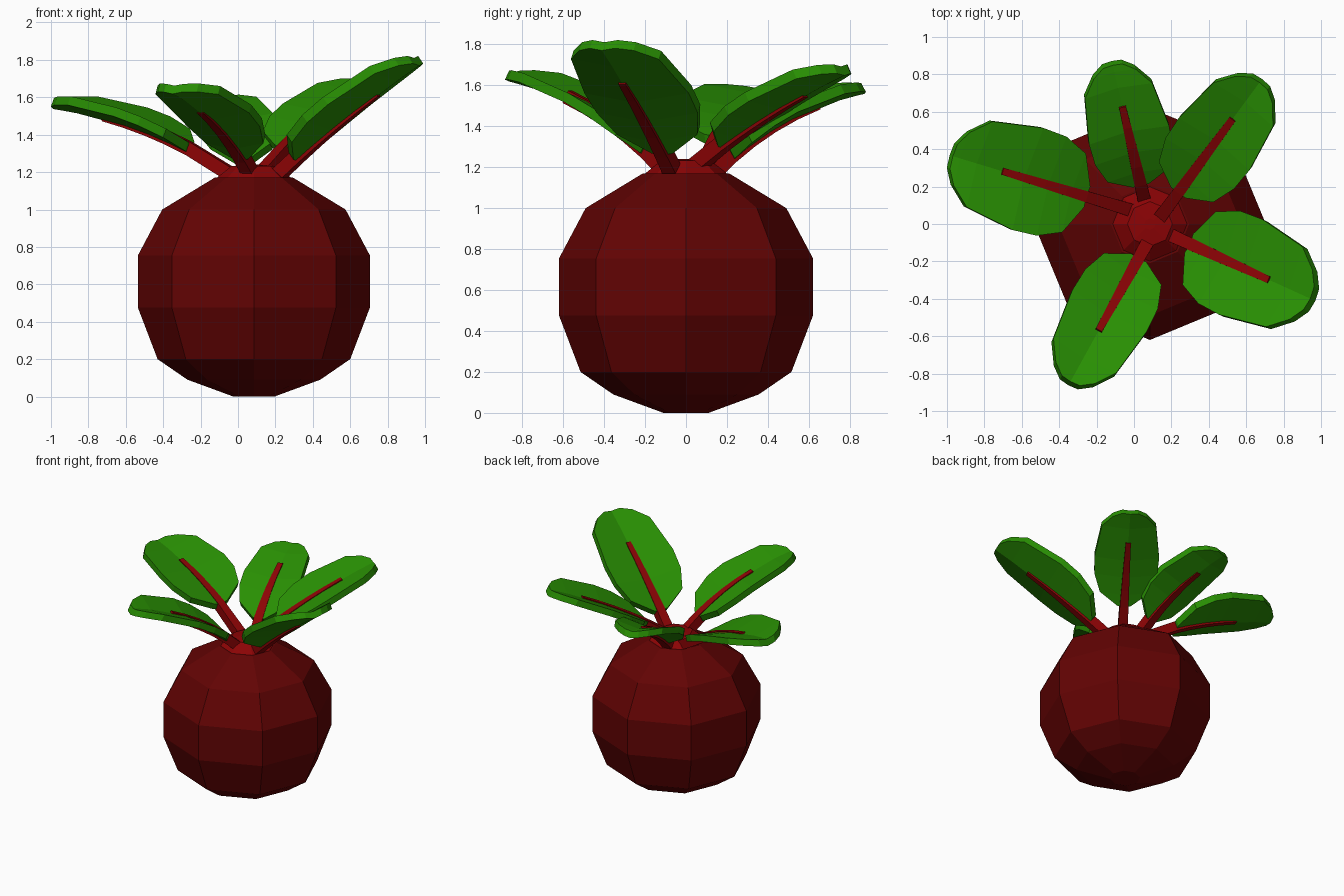
import bpy, bmesh, math
from mathutils import Vector

if "Cube" in bpy.data.objects:
    bpy.data.objects.remove(bpy.data.objects["Cube"])


def material(name, rgb):
    m = bpy.data.materials.new(name)
    m.diffuse_color = (*rgb, 1)
    m.use_nodes = True
    m.node_tree.nodes["Principled BSDF"].inputs["Base Color"].default_value = m.diffuse_color
    return m


BODY = material("dark red", (0.122, 0.001, 0.001))
STEM = material("stem red", (0.26, 0.001, 0.0015))
GREEN = material("leaf green", (0.022, 0.28, 0.001))


def finish(name, bm, mat):
    bmesh.ops.recalc_face_normals(bm, faces=bm.faces)
    me = bpy.data.meshes.new(name)
    bm.to_mesh(me)
    bm.free()
    me.materials.append(mat)
    ob = bpy.data.objects.new(name, me)
    bpy.context.collection.objects.link(ob)
    return ob


def skin(name, rings, mat):
    """Closed solid through equal-sized rings of points."""
    bm = bmesh.new()
    vs = [[bm.verts.new(p) for p in r] for r in rings]
    n = len(vs[0])
    for a, b in zip(vs, vs[1:]):
        for i in range(n):
            j = (i + 1) % n
            bm.faces.new((a[i], a[j], b[j], b[i]))
    bm.faces.new(vs[0][::-1])
    bm.faces.new(vs[-1])
    return finish(name, bm, mat)


def lathe(name, profile, mat, cx=0.085, sides=8):
    skin(name, [[(cx + r * math.cos(i * math.tau / sides), r * math.sin(i * math.tau / sides), z)
                 for i in range(sides)] for r, z in profile], mat)


# Eight-sided root and its brighter crown
lathe("root_body", [(0.11, 0), (0.355, 0.09), (0.515, 0.2), (0.62, 0.475), (0.62, 0.755),
                    (0.49, 1.0), (0.21, 1.17)], BODY)
lathe("crown", [(0.205, 1.165), (0.12, 1.232), (0.03, 1.24)], STEM)

# Blade outline: position along the blade, half width fraction
OUTLINE = [(0, 0.2), (0.12, 0.77), (0.3, 0.97), (0.48, 1.0), (0.83, 0.84), (0.95, 0.52), (1, 0.24)]


def leaf(name, base, tip, start, stem_end, half, bend):
    """Leaf on an arched centre line; start and stem_end are fractions of it."""
    base, tip = Vector(base), Vector(tip)
    d = (tip - base).normalized()
    side = d.cross(Vector((0, 0, 1))).normalized()
    up = side.cross(d)

    def centre(u):
        return base.lerp(tip, u) + up * bend * 4 * u * (1 - u)

    # cupped blade with a thick rim
    rings = []
    for t, f in OUTLINE:
        c = centre(start + (1 - start) * t)
        w = half * f
        rings.append([c + side * x * w + up * (abs(x) * w * 0.2 + h)
                      for x, h in ((-1, 0.025), (0, 0.025), (1, 0.025),
                                   (1, -0.025), (0, -0.025), (-1, -0.025))])
    skin(name + "_blade", rings, GREEN)

    # tapered square stem that shows on both faces of the blade
    stem = []
    us = [-0.05, start] + [start + (stem_end - start) * k / 4 for k in range(1, 5)]
    for u in us:
        k = max(0, u) / stem_end
        w, h = 0.036 - 0.017 * k, 0.037 - 0.003 * k
        stem.append([centre(u) + side * a * w + up * b * h for a, b in ((-1, -1), (1, -1), (1, 1), (-1, 1))])
    skin(name + "_stem", stem, STEM)


leaf("left_leaf", (-0.02, 0.075, 1.18), (-0.977, 0.365, 1.56), 0.27, 0.74, 0.285, 0.06)
leaf("back_leaf", (0.05, 0.15, 1.19), (-0.117, 0.86, 1.58), 0.115, 0.72, 0.22, 0.06)
leaf("back_right_leaf", (0.15, 0.05, 1.21), (0.678, 0.766, 1.67), 0.19, 0.74, 0.235, 0.03)
leaf("right_leaf", (0.23, -0.075, 1.2), (0.956, -0.405, 1.79), 0.12, 0.71, 0.28, 0.02)
leaf("front_leaf", (0.065, -0.11, 1.2), (-0.345, -0.852, 1.64), 0.13, 0.665, 0.228, 0.065)
